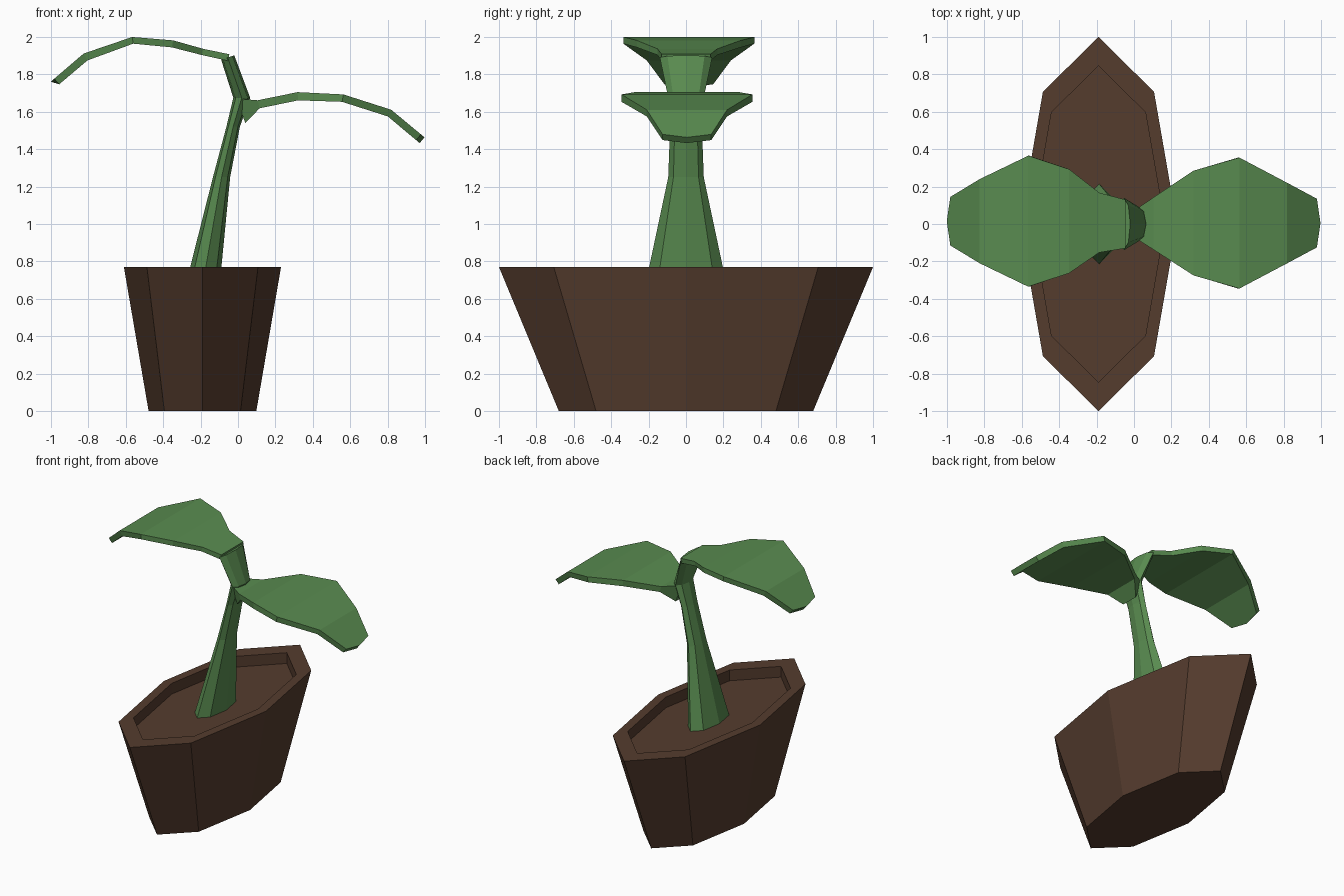
import bpy, bmesh, math
from mathutils import Vector

if "Cube" in bpy.data.objects:
    bpy.data.objects.remove(bpy.data.objects["Cube"])


def material(name, rgb):
    m = bpy.data.materials.new(name)
    m.diffuse_color = (*rgb, 1)
    m.use_nodes = True
    m.node_tree.nodes["Principled BSDF"].inputs["Base Color"].default_value = m.diffuse_color
    return m


BROWN = material("terracotta_brown", (0.09, 0.045, 0.027))
GREEN = material("leaf_green", (0.10, 0.26, 0.08))


def loft(name, rings, mat):
    """Skin a list of equal-length closed rings and cap both ends."""
    bm = bmesh.new()
    loops = [[bm.verts.new(p) for p in ring] for ring in rings]
    n = len(loops[0])
    for a, b in zip(loops, loops[1:]):
        for i in range(n):
            j = (i + 1) % n
            bm.faces.new((a[i], a[j], b[j], b[i]))
    bm.faces.new(loops[0][::-1])
    bm.faces.new(loops[-1])
    bmesh.ops.recalc_face_normals(bm, faces=bm.faces)
    mesh = bpy.data.meshes.new(name)
    bm.to_mesh(mesh)
    bm.free()
    mesh.materials.append(mat)
    obj = bpy.data.objects.new(name, mesh)
    bpy.context.collection.objects.link(obj)
    return obj


def octagon(x, z, rx, ry, tilt=0.0):
    """Squashed eight-sided ring; tilt raises the +x side."""
    ring = []
    for k in range(8):
        c, s = math.cos(k * math.pi / 4), math.sin(k * math.pi / 4)
        ring.append((x + rx * c, ry * s, z + tilt * c))
    return ring


def leaf(name, stations, y0, tip):
    """Sweep a thin strip along (x, z, half width, half thickness) stations."""
    rings = []
    last = len(stations) - 1
    for i, (x, z, w, t) in enumerate(stations):
        a, b = stations[max(i - 1, 0)], stations[min(i + 1, last)]
        d = Vector((b[0] - a[0], 0, b[1] - a[1])).normalized()
        up = Vector((-d.z, 0, d.x)) * (t if d.x > 0 else -t)
        c = Vector((x, y0 * min(1, i / 2), z))
        mid = c + d * (tip if i == last else 0)
        side = Vector((0, w, 0))
        rings.append([c - side + up, mid + up, c + side + up,
                      c + side - up, mid - up, c - side - up])
    return loft(name, rings, GREEN)


# Pot: tapered outside, flat rim, recessed soil
PX = -0.19
loft("pot", [octagon(PX, 0, 0.288, 0.68),
             octagon(PX, 0.77, 0.42, 1.0),
             octagon(PX, 0.77, 0.355, 0.845),
             octagon(PX, 0.69, 0.355, 0.845)], BROWN)

# Stem: flared foot, slim middle, bending back to the upper leaf
loft("stem", [octagon(-0.187, 0.685, 0.09, 0.215),
              octagon(-0.088, 1.25, 0.046, 0.095),
              octagon(-0.026, 1.52, 0.036, 0.085),
              octagon(0.02, 1.675, 0.045, 0.095),
              octagon(-0.055, 1.89, 0.035, 0.14, 0.012)], GREEN)

# Leaves
leaf("upper_leaf", [(-0.05, 1.89, 0.13, 0.018), (-0.19, 1.92, 0.16, 0.017),
                    (-0.35, 1.963, 0.278, 0.019), (-0.563, 1.982, 0.35, 0.018),
                    (-0.815, 1.893, 0.225, 0.021), (-0.969, 1.762, 0.13, 0.02)],
     0.015, 0.025)
leaf("lower_leaf", [(0.015, 1.605, 0.065, 0.07), (0.11, 1.64, 0.14, 0.022),
                    (0.32, 1.683, 0.28, 0.022), (0.56, 1.673, 0.35, 0.02),
                    (0.81, 1.593, 0.215, 0.02), (0.965, 1.464, 0.13, 0.02)],
     0.005, 0.025)
